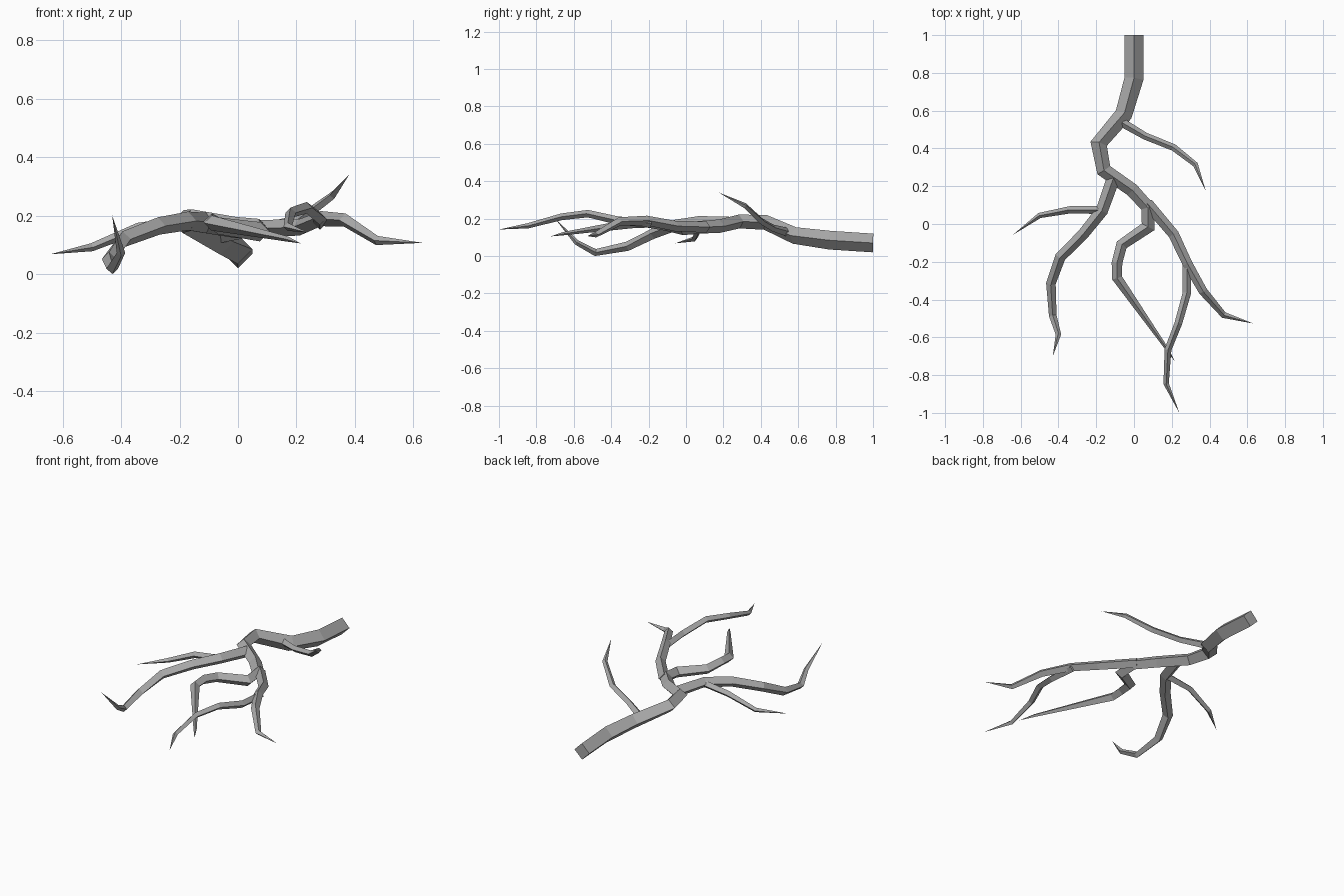
import bpy
import bmesh
from mathutils import Vector

cube = bpy.data.objects.get("Cube")
if cube:
    bpy.data.objects.remove(cube, do_unlink=True)

bark = bpy.data.materials.new("grey bark")
bark.use_nodes = True
bark.diffuse_color = (0.4, 0.4, 0.4, 1)
bark.node_tree.nodes["Principled BSDF"].inputs["Base Color"].default_value = (0.4, 0.4, 0.4, 1)


def branch(name, path):
    """Four-sided tapering limb along (x, y, z, radius) points, ending in a tip."""
    bm = bmesh.new()
    pts = [Vector(p[:3]) for p in path]
    rings = []
    for i, p in enumerate(pts[:-1]):
        ahead = (pts[i + 1] - p).normalized()
        behind = (p - pts[i - 1]).normalized() if i else Vector((0, -1, 0)) if name == "main_limb" else ahead
        tangent = (ahead + behind).normalized()
        side = tangent.cross(Vector((0, 0, 1))).normalized()
        up = side.cross(tangent)
        r = path[i][3]
        miter = r / max(tangent.dot(ahead), 0.85)
        rings.append([bm.verts.new(p + d) for d in
                      (side * miter, up * r, -side * miter, -up * r)])
    for a, b in zip(rings, rings[1:]):
        for k in range(4):
            n = (k + 1) % 4
            bm.faces.new((a[k], a[n], b[n], b[k]))
    tip = bm.verts.new(pts[-1])
    for k in range(4):
        bm.faces.new((rings[-1][k], rings[-1][(k + 1) % 4], tip))
    bm.faces.new(rings[0])
    bmesh.ops.recalc_face_normals(bm, faces=bm.faces)
    mesh = bpy.data.meshes.new(name)
    bm.to_mesh(mesh)
    bm.free()
    mesh.materials.append(bark)
    obj = bpy.data.objects.new(name, mesh)
    bpy.context.collection.objects.link(obj)


# Main limb, from the cut end to its thin tip
branch("main_limb", [
    (0, 1, .07, .05), (0, .77, .085, .05), (-.055, .58, .11, .045),
    (-.187, .425, .18, .04), (-.16, .285, .185, .037), (-.01, .18, .16, .036),
    (.072, .09, .155, .034), (.075, -.015, .145, .033), (-.065, -.11, .165, .029),
    (-.09, -.205, .18, .028), (-.09, -.285, .175, .026), (.17, -.655, .12, .009),
    (.215, -.725, .105, 0)])

# Limb and twig on the right
branch("right_limb", [
    (-.11, .24, .175, .035), (-.17, .07, .182, .032), (-.27, -.055, .165, .03),
    (-.39, -.175, .12, .028), (-.44, -.315, .052, .025), (-.43, -.485, .019, .019),
    (-.4, -.585, .073, .014), (-.43, -.7, .2, 0)])
branch("right_twig", [
    (-.16, .075, .18, .022), (-.34, .075, .157, .019),
    (-.5, .045, .092, .014), (-.642, -.058, .068, 0)])

# Limb and fork on the left
branch("left_limb", [
    (.07, .11, .155, .03), (.21, -.055, .16, .028), (.283, -.21, .19, .026),
    (.365, -.355, .185, .023), (.475, -.482, .115, .016), (.632, -.527, .107, 0)])
branch("left_fork", [
    (.28, -.185, .175, .023), (.28, -.365, .19, .022), (.235, -.525, .227, .02),
    (.18, -.665, .21, .018), (.17, -.845, .162, .014), (.24, -1, .142, 0)])

# Thin twig near the cut end
branch("back_twig", [
    (-.06, .535, .13, .023), (.06, .465, .15, .019), (.21, .405, .185, .018),
    (.325, .315, .27, .014), (.38, .175, .34, 0)])
